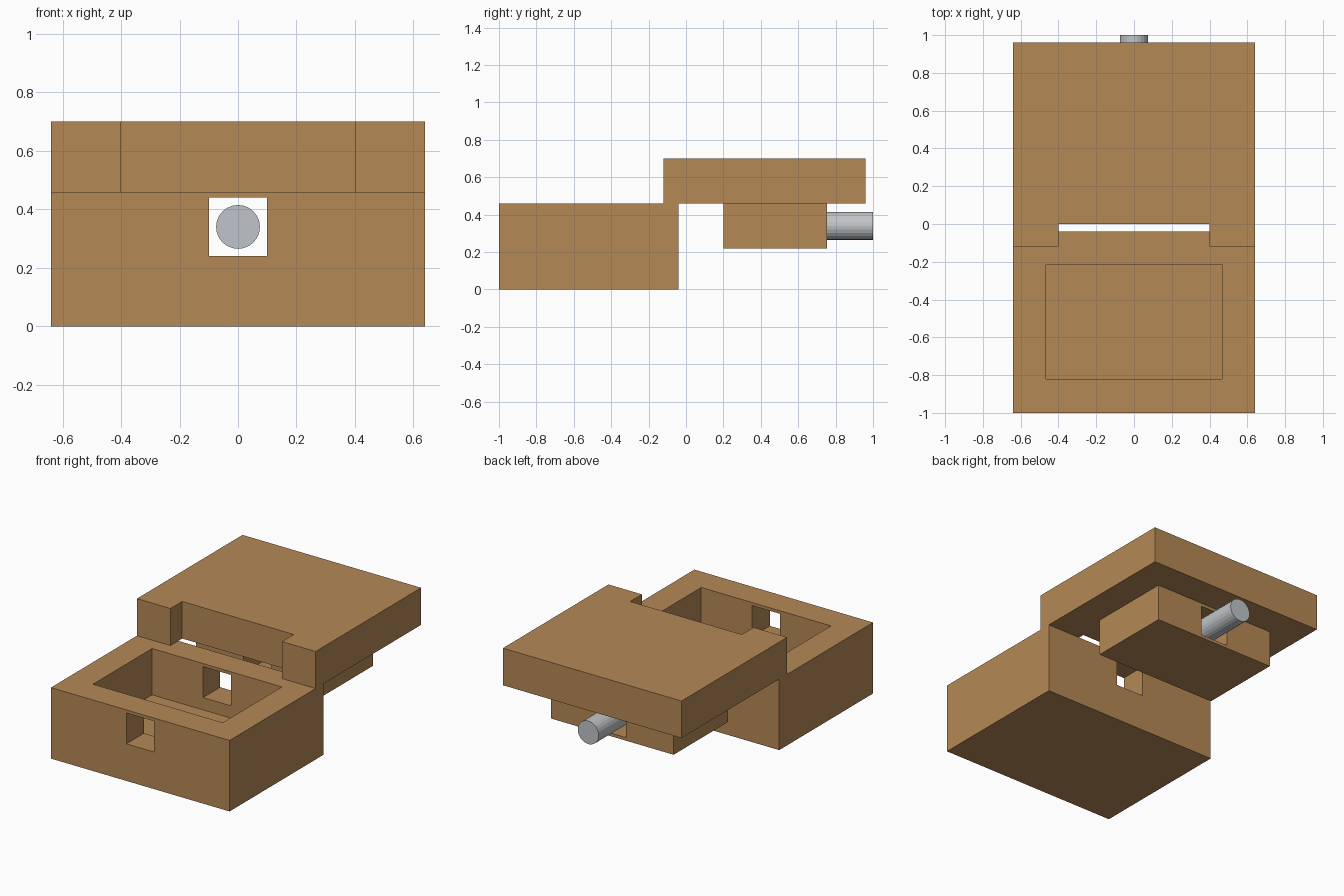
import bpy
import math

if "Cube" in bpy.data.objects:
    bpy.data.objects.remove(bpy.data.objects["Cube"], do_unlink=True)


def make_material(name, rgb, metallic=0.0):
    mat = bpy.data.materials.new(name)
    mat.use_nodes = True
    mat.diffuse_color = (*rgb, 1)
    shader = next(n for n in mat.node_tree.nodes if n.type == "BSDF_PRINCIPLED")
    shader.inputs["Base Color"].default_value = (*rgb, 1)
    shader.inputs["Roughness"].default_value = 0.6
    shader.inputs["Metallic"].default_value = metallic
    return mat


wood = make_material("light wood", (0.46, 0.25, 0.093))
steel = make_material("pale steel", (0.53, 0.56, 0.585))


def box(name, xs, ys, zs, mat=wood):
    """Box between the given limits on each axis."""
    spans = (xs, ys, zs)
    bpy.ops.mesh.primitive_cube_add(size=1, location=[sum(s) / 2 for s in spans])
    obj = bpy.context.object
    obj.name = name
    obj.scale = [s[1] - s[0] for s in spans]
    bpy.ops.object.transform_apply(location=False, rotation=False, scale=True)
    obj.data.materials.append(mat)
    return obj


def cut(obj, *spans):
    """Remove a box-shaped volume from the object."""
    cutter = box("cutter", *spans)
    cutter.hide_render = True
    mod = obj.modifiers.new("cut", "BOOLEAN")
    mod.operation = "DIFFERENCE"
    mod.solver = "EXACT"
    mod.object = cutter
    bpy.context.view_layer.objects.active = obj
    bpy.ops.object.modifier_apply(modifier=mod.name)
    bpy.data.objects.remove(cutter, do_unlink=True)


hole_x, hole_z = (-0.1, 0.1), (0.24, 0.44)

# Box base: open recess, then a square bolt hole through both walls
base = box("box_base", (-0.64, 0.64), (-1, -0.04), (0, 0.46))
cut(base, (-0.465, 0.465), (-0.82, -0.215), (0.16, 0.6))
cut(base, hole_x, (-1.1, 0.1), hole_z)

# Lid slab with a finger notch in its front edge
lid = box("lid", (-0.64, 0.64), (-0.12, 0.96), (0.46, 0.70))
cut(lid, (-0.4, 0.4), (-0.3, 0), (0.3, 0.9))

# Plug under the lid that fits the recess, with a matching hole
plug = box("lid_plug", (-0.44, 0.44), (0.2, 0.755), (0.22, 0.46))
cut(plug, hole_x, (0.1, 0.9), hole_z)

# Round bolt sliding in the plug hole
bolt_start, bolt_end = 0.4, 1.0
bpy.ops.mesh.primitive_cylinder_add(
    vertices=24, radius=0.075, depth=bolt_end - bolt_start,
    location=(0, (bolt_start + bolt_end) / 2, 0.34), rotation=(math.pi / 2, 0, 0))
bolt = bpy.context.object
bolt.name = "bolt"
bolt.data.materials.append(steel)
